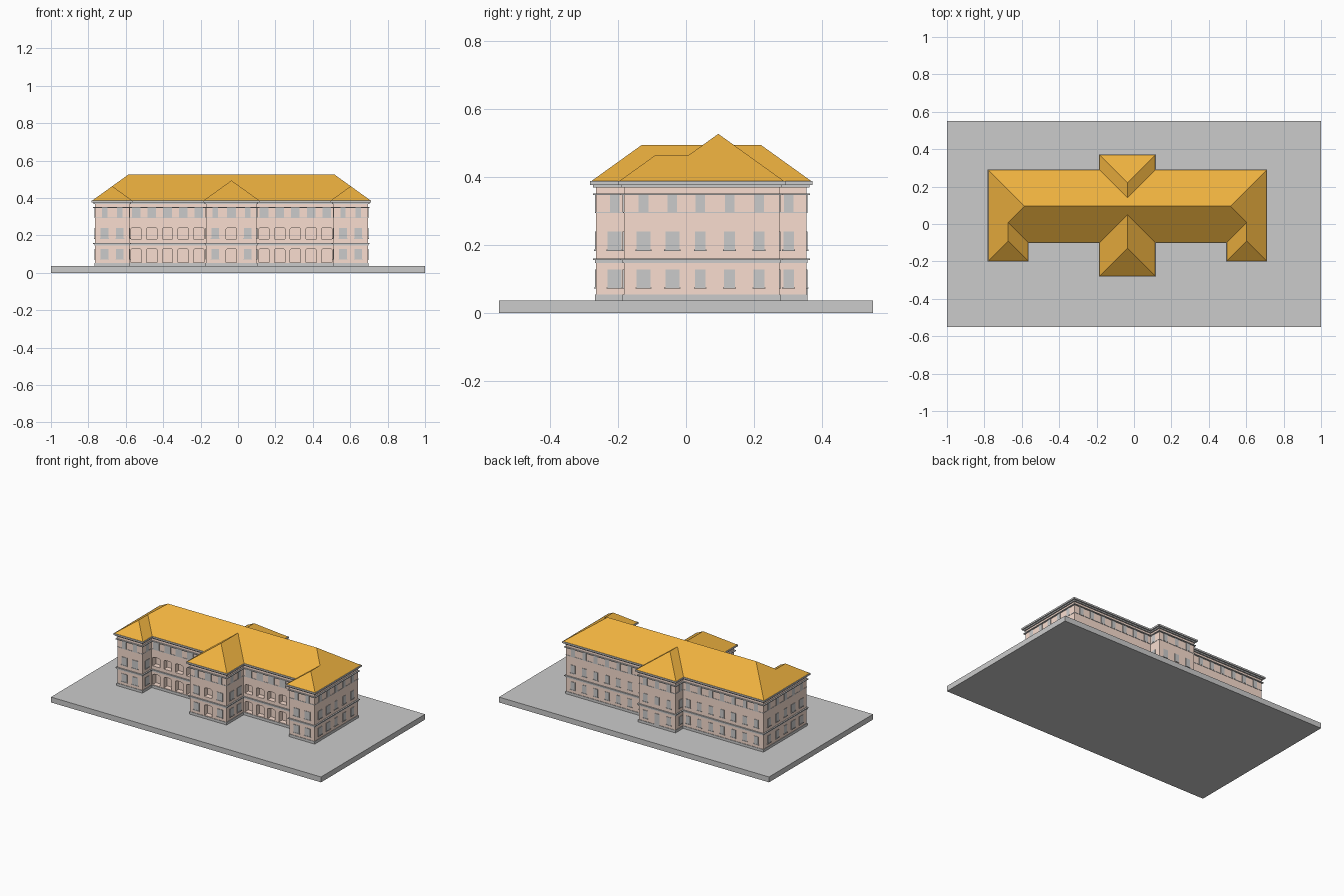
import bpy, bmesh, math
from mathutils import Vector

if "Cube" in bpy.data.objects:
    bpy.data.objects.remove(bpy.data.objects["Cube"])

CX = -0.035                      # symmetry axis of the building
FRONT, WING, CENF = -0.085, -0.183, -0.265
BACK, CENB = 0.275, 0.355
HALF, WIN, CEN = 0.73, 0.545, 0.135
STEP = 0.084


def material(name, rgb):
    m = bpy.data.materials.new(name)
    m.diffuse_color = (*rgb, 1)
    m.use_nodes = True
    m.node_tree.nodes["Principled BSDF"].inputs["Base Color"].default_value = m.diffuse_color
    return m


pink = material("wall_pink", (0.95, 0.73, 0.63))
orange = material("roof_orange", (0.85, 0.44, 0.05))
dark = material("glass_grey", (0.6, 0.6, 0.6))


def finish(bm, name, mat=None):
    bmesh.ops.recalc_face_normals(bm, faces=bm.faces)
    me = bpy.data.meshes.new(name)
    bm.to_mesh(me)
    bm.free()
    ob = bpy.data.objects.new(name, me)
    bpy.context.collection.objects.link(ob)
    if mat:
        me.materials.append(mat)
    return ob


def box(bm, x0, x1, y0, y1, z0, z1):
    vs = bmesh.ops.create_cube(bm, size=1)["verts"]
    for v in vs:
        v.co = Vector(((x0 + x1) / 2 + v.co.x * (x1 - x0),
                       (y0 + y1) / 2 + v.co.y * (y1 - y0),
                       (z0 + z1) / 2 + v.co.z * (z1 - z0)))


def footprint(d):
    """Right half of the plan, grown by d, then mirrored."""
    r = [(CEN + d, CENF - d), (CEN + d, FRONT - d), (WIN - d, FRONT - d),
         (WIN - d, WING - d), (HALF + d, WING - d), (HALF + d, BACK + d),
         (CEN + d, BACK + d), (CEN + d, CENB + d)]
    return [(CX + x, y) for x, y in r] + [(CX - x, y) for x, y in reversed(r)]


def slab(name, d, z0, z1, mat=None):
    bm = bmesh.new()
    f = bm.faces.new([bm.verts.new((x, y, z0)) for x, y in footprint(d)])
    ext = bmesh.ops.extrude_face_region(bm, geom=[f])["geom"]
    for v in ext:
        if isinstance(v, bmesh.types.BMVert):
            v.co.z = z1
    return finish(bm, name, mat)


# ground slab
bm = bmesh.new()
box(bm, -1, 1, -0.55, 0.55, 0, 0.036)
finish(bm, "ground_slab")

# walls with loggia openings cut into the front
walls = slab("walls", 0, 0.036, 0.38, pink)
bm = bmesh.new()


def opening(x, y, z0, z1, w=0.056, depth=0.035, arch=0.008):
    pts = [(-w / 2, z0), (w / 2, z0)]
    for i in range(7):
        a = math.pi * i / 6
        pts.append((w / 2 * math.cos(a), z1 - arch + arch * math.sin(a)))
    fr = [bm.verts.new((x + px, y - 0.02, pz)) for px, pz in pts]
    bk = [bm.verts.new((x + px, y + depth, pz)) for px, pz in pts]
    bm.faces.new(fr)
    bm.faces.new(bk[::-1])
    for i in range(len(pts)):
        j = (i + 1) % len(pts)
        bm.faces.new((fr[i], bk[i], bk[j], fr[j]))


for z0, z1 in ((0.056, 0.13), (0.182, 0.243)):
    opening(CX, CENF, z0, z1)
    for s in (-1, 1):
        for k in range(5):
            opening(CX + s * (0.174 + k * STEP), FRONT, z0, z1)
cutter = finish(bm, "loggia_cutter")
cutter.hide_render = True
mod = walls.modifiers.new("openings", "BOOLEAN")
mod.operation = "DIFFERENCE"
mod.solver = "EXACT"
mod.object = cutter
bpy.context.view_layer.objects.active = walls
bpy.ops.object.modifier_apply(modifier=mod.name)
bpy.data.objects.remove(cutter)

# plinth, string courses and stepped cornice
slab("plinth", 0.003, 0.036, 0.053)
slab("floor_band", 0.003, 0.146, 0.155)
slab("floor_ledge", 0.009, 0.155, 0.160)
slab("sill_band", 0.002, 0.293, 0.297)
slab("upper_ledge", 0.009, 0.346, 0.351)
slab("cornice_lower", 0.008, 0.368, 0.376)
slab("cornice_upper", 0.017, 0.376, 0.387)

# windows: thin panes with sills, on faces along x or along y
glass, pale = bmesh.new(), bmesh.new()
T = 0.003


def pane(bm, axis, u, wall, w, z0, z1, t=T):
    if axis == "x":
        box(bm, u - w / 2, u + w / 2, wall - t, wall + t, z0, z1)
    else:
        box(bm, wall - t, wall + t, u - w / 2, u + w / 2, z0, z1)


def bay(axis, u, wall, kind, top=0.028):
    """One vertical stack of windows: 'dark', 'pale' or 'top' only."""
    pane(glass, axis, u, wall, top, 0.297, 0.346)
    if kind == "top":
        return
    bm, w = (glass, 0.032) if kind == "dark" else (pale, 0.042)
    for z0, z1 in ((0.075, 0.127), (0.186, 0.239)):
        pane(bm, axis, u, wall, w, z0, z1)
        pane(pale, axis, u, wall, w + 0.006, z0 - 0.004, z0, 0.005)


for s in (-1, 1):
    for k in range(5):                                   # above loggia
        bay("x", CX + s * (0.174 + k * STEP), FRONT, "top", 0.046)
    for u in (0.597, 0.678):                             # wing fronts
        bay("x", CX + s * u, WING, "pale")
    bay("x", CX + s * 0.087, CENF, "pale")               # centre front
    for k in range(7):                                   # rear
        bay("x", CX + s * (0.174 + k * STEP), BACK, "dark")
    bay("x", CX + s * 0.087, CENB, "dark")
    for y in (-0.125, -0.04):                            # outer sides
        bay("y", y, CX + s * HALF, "pale")
    for y in (0.042, 0.128, 0.215):
        bay("y", y, CX + s * HALF, "dark")
    bay("y", -0.133, CX + s * WIN, "pale")               # inner wing sides
    for y in (-0.21, -0.13):                             # centre block sides
        bay("y", y, CX + s * CEN, "pale")
    bay("y", 0.302, CX + s * CEN, "dark")
bay("x", CX, CENF, "top", 0.046)
bay("x", CX, CENB, "top")
pane(glass, "x", CX, CENB, 0.036, 0.053, 0.127)          # rear door
pane(glass, "x", CX, CENB, 0.032, 0.186, 0.239)
finish(glass, "dark_windows", dark)
finish(pale, "pale_windows_and_sills")

# hipped roofs of equal pitch
roof = bmesh.new()
PITCH, EAVE, D = 0.718, 0.386, 0.015


def hip(x0, x1, y0, y1):
    c = [roof.verts.new((x, y, EAVE)) for x, y in
         ((x0, y0), (x1, y0), (x1, y1), (x0, y1))]
    h = min(x1 - x0, y1 - y0) / 2
    z = EAVE + h * PITCH
    a = roof.verts.new((x0 + h, y0 + h, z))
    b = roof.verts.new((x1 - h, y1 - h, z))
    roof.faces.new(c[::-1])
    if x1 - x0 > y1 - y0:
        faces = ((c[0], c[1], b, a), (c[1], c[2], b), (c[2], c[3], a, b), (c[3], c[0], a))
    else:
        faces = ((c[0], c[1], a), (c[1], c[2], b, a), (c[2], c[3], b), (c[3], c[0], a, b))
    for f in faces:
        roof.faces.new(f)


hip(CX - HALF - D, CX + HALF + D, FRONT - D, BACK + D)
hip(CX - CEN - D, CX + CEN + D, CENF - D, CENB + D)
hip(CX - HALF - D, CX - WIN + D, WING - D, 0.12)
hip(CX + WIN - D, CX + HALF + D, WING - D, 0.12)
finish(roof, "hipped_roof", orange)
